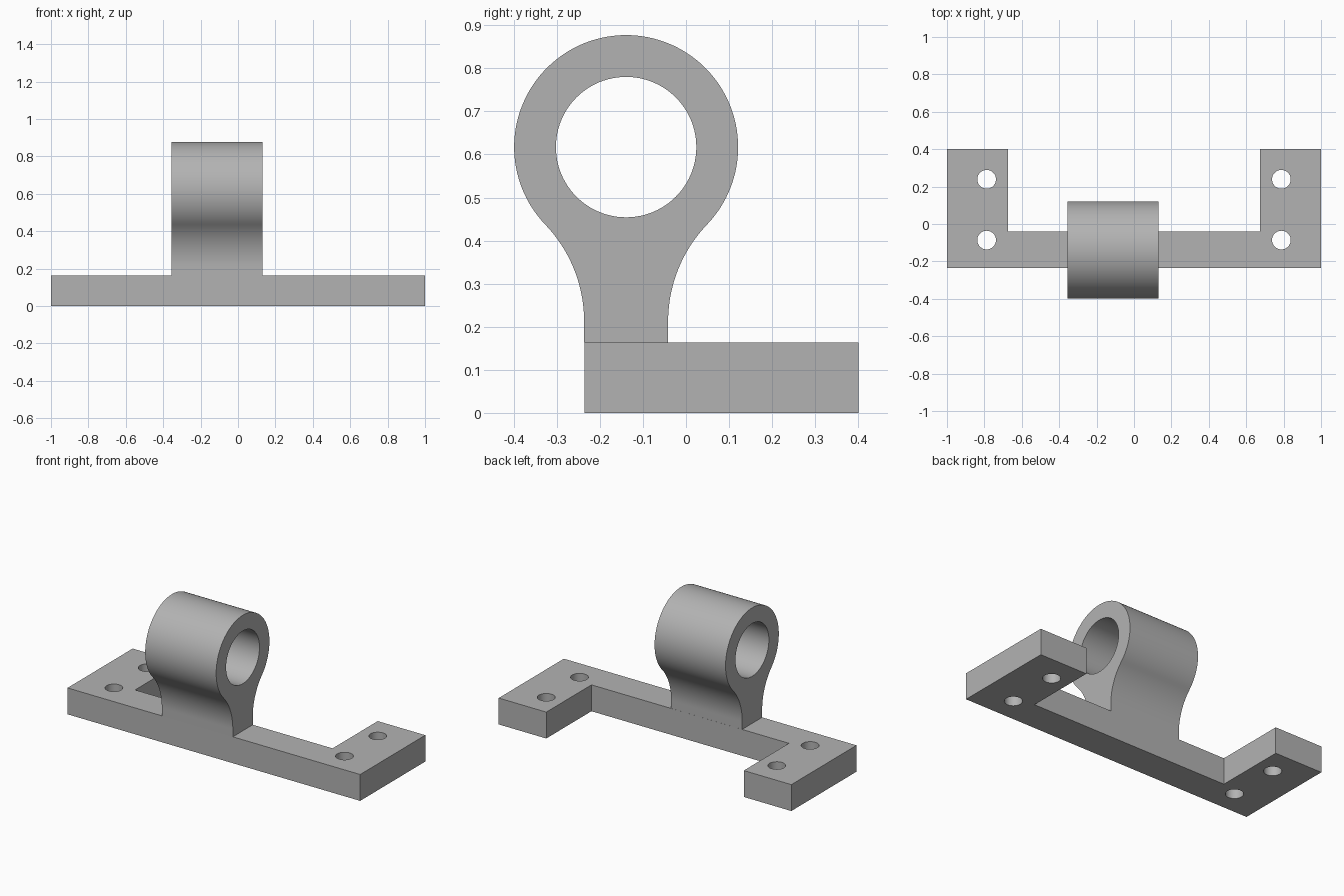
import bpy
import bmesh
import math
from mathutils import Matrix

old = bpy.data.objects.get("Cube")
if old:
    bpy.data.objects.remove(old, do_unlink=True)

grey = bpy.data.materials.new("plain grey")
grey.use_nodes = True
colour = (0.45, 0.45, 0.45, 1)
grey.diffuse_color = colour
grey.node_tree.nodes["Principled BSDF"].inputs["Base Color"].default_value = colour


def arc(cx, cy, r, start, end, steps):
    """Points along an arc, both ends included."""
    angles = [start + (end - start) * i / steps for i in range(steps + 1)]
    return [(cx + r * math.cos(a), cy + r * math.sin(a)) for a in angles]


def circle(cx, cy, r, steps):
    return arc(cx, cy, r, 0, math.tau, steps)[:-1]


def plate(name, loops, depth, matrix):
    """Fill an outline with holes, extrude it and place it as a mesh."""
    curve = bpy.data.curves.new(name + "_profile", 'CURVE')
    curve.dimensions = '2D'
    curve.fill_mode = 'BOTH'
    curve.extrude = depth / 2
    for loop in loops:
        spline = curve.splines.new('POLY')
        spline.points.add(len(loop) - 1)
        for point, (u, v) in zip(spline.points, loop):
            point.co = (u, v, 0, 1)
        spline.use_cyclic_u = True
    helper = bpy.data.objects.new(name + "_profile", curve)
    bpy.context.collection.objects.link(helper)
    graph = bpy.context.evaluated_depsgraph_get()
    mesh = bpy.data.meshes.new_from_object(helper.evaluated_get(graph))
    bpy.data.objects.remove(helper, do_unlink=True)

    bm = bmesh.new()
    bm.from_mesh(mesh)
    bmesh.ops.remove_doubles(bm, verts=bm.verts, dist=0.0001)
    bmesh.ops.dissolve_limit(bm, angle_limit=0.001, verts=bm.verts, edges=bm.edges)
    bm.transform(matrix)
    bmesh.ops.recalc_face_normals(bm, faces=bm.faces)
    bm.to_mesh(mesh)
    bm.free()

    mesh.materials.clear()
    mesh.materials.append(grey)
    obj = bpy.data.objects.new(name, mesh)
    bpy.context.collection.objects.link(obj)
    bpy.ops.object.select_all(action='DESELECT')
    obj.select_set(True)
    bpy.context.view_layer.objects.active = obj
    bpy.ops.object.shade_smooth_by_angle(angle=math.radians(30))
    return obj


# U-shaped base with two bolt holes in each foot
height = 0.163
front, bar_back, foot_back = -0.236, -0.041, 0.4
half = [(1, front), (1, foot_back), (0.675, foot_back), (0.675, bar_back)]
outline = half + [(-x, y) for x, y in reversed(half)]
holes = [circle(side * 0.788, y, 0.05, 48) for side in (-1, 1) for y in (-0.086, 0.239)]
plate("mounting_base", [outline] + holes, height, Matrix.Translation((0, 0, height / 2)))

# Bored eye on a neck that flares into it with tangent fillets
cy, cz = -0.139, 0.617
outer, bore, fillet = 0.26, 0.163, 0.325
neck = (bar_back - front) / 2
reach = neck + fillet
a = math.acos(reach / (outer + fillet))
fz = cz - (outer + fillet) * math.sin(a)
profile = [(cy + neck, height)]
profile += arc(cy + reach, fz, fillet, math.pi, math.pi - a, 20)
profile += arc(cy, cz, outer, -a, math.pi + a, 96)[1:-1]
profile += arc(cy - reach, fz, fillet, a, 0, 20)
profile += [(cy - neck, height)]
left, right = 0.13, -0.355
stand = Matrix(((0, 0, 1, (left + right) / 2), (1, 0, 0, 0), (0, 1, 0, 0), (0, 0, 0, 1)))
plate("bearing_eye", [profile, circle(cy, cz, bore, 96)], left - right, stand)
